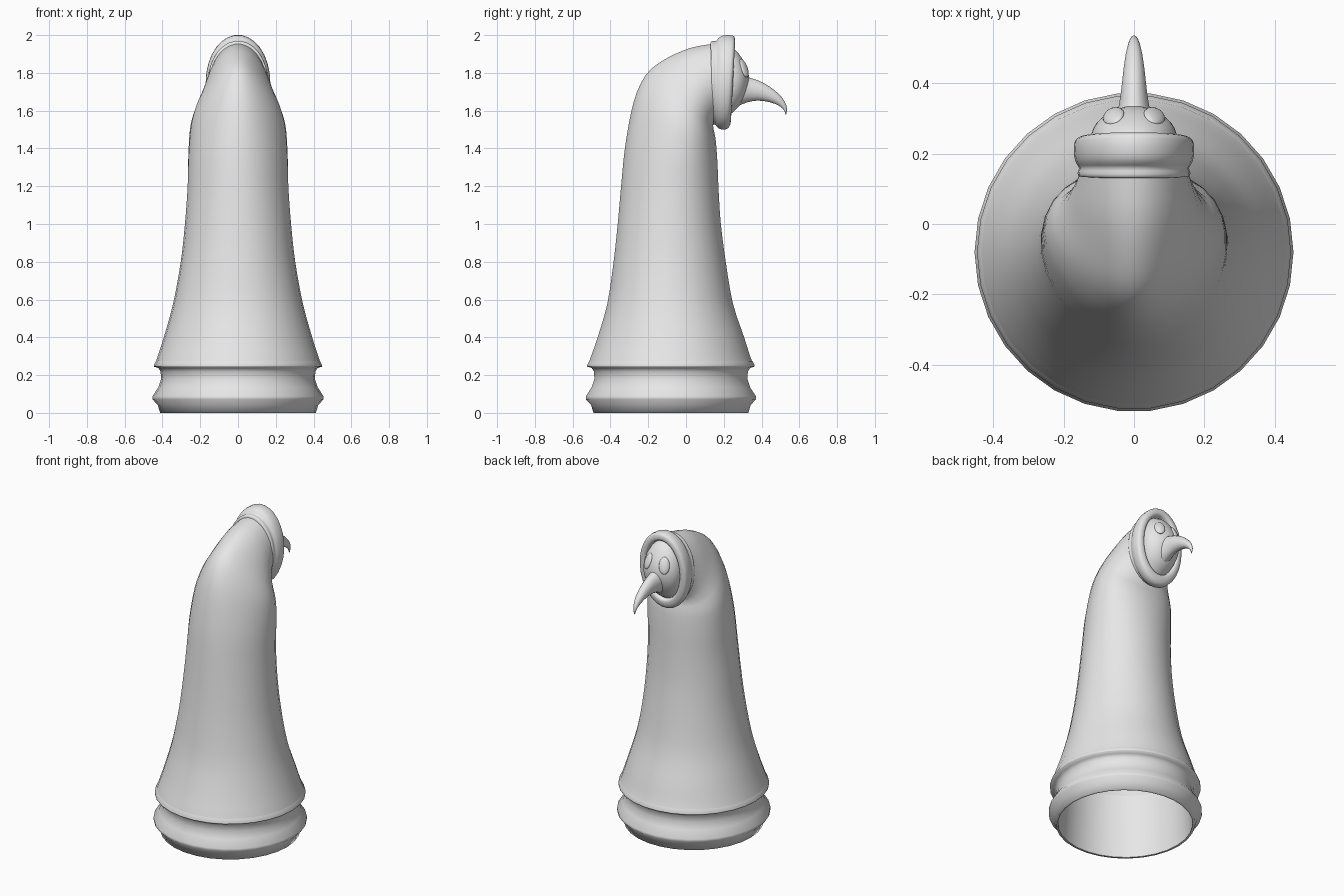
import bpy, bmesh, math
from mathutils import Vector

grey = bpy.data.materials.new("plain_grey")
grey.diffuse_color = (0.8, 0.8, 0.8, 1)


def finish(obj, angle=40):
    obj.data.materials.append(grey)
    bpy.ops.object.select_all(action='DESELECT')
    obj.select_set(True)
    bpy.context.view_layer.objects.active = obj
    bpy.ops.object.shade_smooth_by_angle(angle=math.radians(angle))


def smooth_rows(rows, steps):
    """Catmull-Rom interpolation between ring rows."""
    out = []
    for i in range(len(rows) - 1):
        p = [rows[max(0, min(len(rows) - 1, i + k))] for k in (-1, 0, 1, 2)]
        for s in range(steps):
            t = s / steps
            out.append([0.5 * (2 * b + (c - a) * t + (2 * a - 5 * b + 4 * c - d) * t * t
                               + (3 * b - a - 3 * c + d) * t ** 3)
                        for a, b, c, d in zip(*p)])
    return out + [rows[-1]]


def loft(name, rows, sides=30, steps=1, cap_end=False, angle=60):
    """Each row: (outer y, outer z, inner y, inner z, half width in x, egg skew)."""
    bm = bmesh.new()
    rings = []
    rows = [tuple(r) + (0,) * (6 - len(r)) for r in rows]
    for ay, az, by, bz, w, egg in smooth_rows(rows, steps):
        mid = Vector((0, (ay + by) / 2, (az + bz) / 2))
        half = Vector((0, (by - ay) / 2, (bz - az) / 2))
        ring = []
        for j in range(sides):
            a = 2 * math.pi * (j + 0.5) / sides
            x = w * math.sin(a) * (1 + egg * math.cos(a))
            ring.append(bm.verts.new(mid + half * math.cos(a) + Vector((x, 0, 0))))
        rings.append(ring)
    for lo, hi in zip(rings, rings[1:]):
        for j in range(sides):
            k = (j + 1) % sides
            bm.faces.new((lo[k], lo[j], hi[j], hi[k]))
    if cap_end:
        bm.faces.new(rings[-1][::-1])
    mesh = bpy.data.meshes.new(name)
    bm.to_mesh(mesh)
    bm.free()
    obj = bpy.data.objects.new(name, mesh)
    bpy.context.collection.objects.link(obj)
    finish(obj, angle)


# Flared, open base with a short inner lining
base = [(0.382, 0.41), (0.385, 0.2), (0.398, 0), (0.412, 0), (0.425, 0.042), (0.453, 0.072),
        (0.453, 0.088), (0.422, 0.135), (0.407, 0.18), (0.41, 0.22), (0.422, 0.238),
        (0.446, 0.245), (0.446, 0.252), (0.434, 0.275)]
loft("base_rings", [(-0.08 - r, z, -0.08 + r, z, r) for r, z in base], angle=75)

# Tall body, egg-shaped in section, that bends over toward the head
loft("body", [
    (-0.522, 0.25, 0.362, 0.25, 0.442, 0),
    (-0.505, 0.30, 0.342, 0.30, 0.425, 0),
    (-0.47, 0.40, 0.31, 0.40, 0.393, 0),
    (-0.418, 0.58, 0.25, 0.58, 0.343, 0),
    (-0.385, 0.80, 0.212, 0.80, 0.303, 0.02),
    (-0.363, 1.00, 0.186, 1.00, 0.281, 0.05),
    (-0.345, 1.20, 0.174, 1.18, 0.267, 0.09),
    (-0.325, 1.40, 0.168, 1.32, 0.261, 0.15),
    (-0.29, 1.60, 0.160, 1.43, 0.248, 0.24),
    (-0.25, 1.725, 0.152, 1.48, 0.228, 0.31),
    (-0.192, 1.815, 0.147, 1.50, 0.208, 0.34),
    (-0.10, 1.880, 0.145, 1.515, 0.190, 0.30),
    (0.02, 1.932, 0.145, 1.525, 0.173, 0.18),
    (0.14, 1.955, 0.150, 1.535, 0.154, 0.05)], steps=3)

# Hood rim around the face
loft("hood_rim", [
    (0.132, 1.93, 0.145, 1.56, 0.142),
    (0.130, 1.962, 0.142, 1.532, 0.157),
    (0.142, 1.970, 0.150, 1.525, 0.160),
    (0.160, 1.970, 0.158, 1.522, 0.156),
    (0.175, 1.988, 0.167, 1.509, 0.163),
    (0.200, 2.000, 0.185, 1.500, 0.170),
    (0.245, 2.000, 0.212, 1.500, 0.170),
    (0.258, 1.988, 0.230, 1.515, 0.160),
    (0.260, 1.965, 0.238, 1.545, 0.138),
    (0.248, 1.950, 0.232, 1.562, 0.124),
    (0.215, 1.945, 0.210, 1.568, 0.120)], steps=2)

# Domed face
loft("face", [
    (0.215, 1.950, 0.205, 1.560, 0.127),
    (0.262, 1.922, 0.245, 1.588, 0.122),
    (0.295, 1.880, 0.282, 1.625, 0.105),
    (0.322, 1.830, 0.312, 1.675, 0.068),
    (0.334, 1.780, 0.330, 1.725, 0.025),
    (0.335, 1.755, 0.335, 1.750, 0.002)], steps=2, cap_end=True)

# Curved beak
loft("beak", [
    (0.290, 1.800, 0.280, 1.625, 0.058),
    (0.335, 1.777, 0.325, 1.643, 0.045),
    (0.385, 1.760, 0.375, 1.652, 0.037),
    (0.440, 1.730, 0.425, 1.648, 0.031),
    (0.490, 1.690, 0.470, 1.636, 0.024),
    (0.522, 1.650, 0.503, 1.618, 0.016),
    (0.535, 1.610, 0.520, 1.600, 0.009),
    (0.529, 1.576, 0.527, 1.577, 0.002)], sides=16, steps=2, cap_end=True)

# Flattened oval eyes
for side, label in ((-1, "left"), (1, "right")):
    bpy.ops.mesh.primitive_uv_sphere_add(segments=16, ring_count=10, radius=1,
                                         location=(0.058 * side, 0.306, 1.825),
                                         rotation=(math.radians(22), 0, math.radians(-30 * side)))
    eye = bpy.context.object
    eye.name = label + "_eye"
    eye.scale = (0.032, 0.015, 0.052)
    finish(eye, 60)
